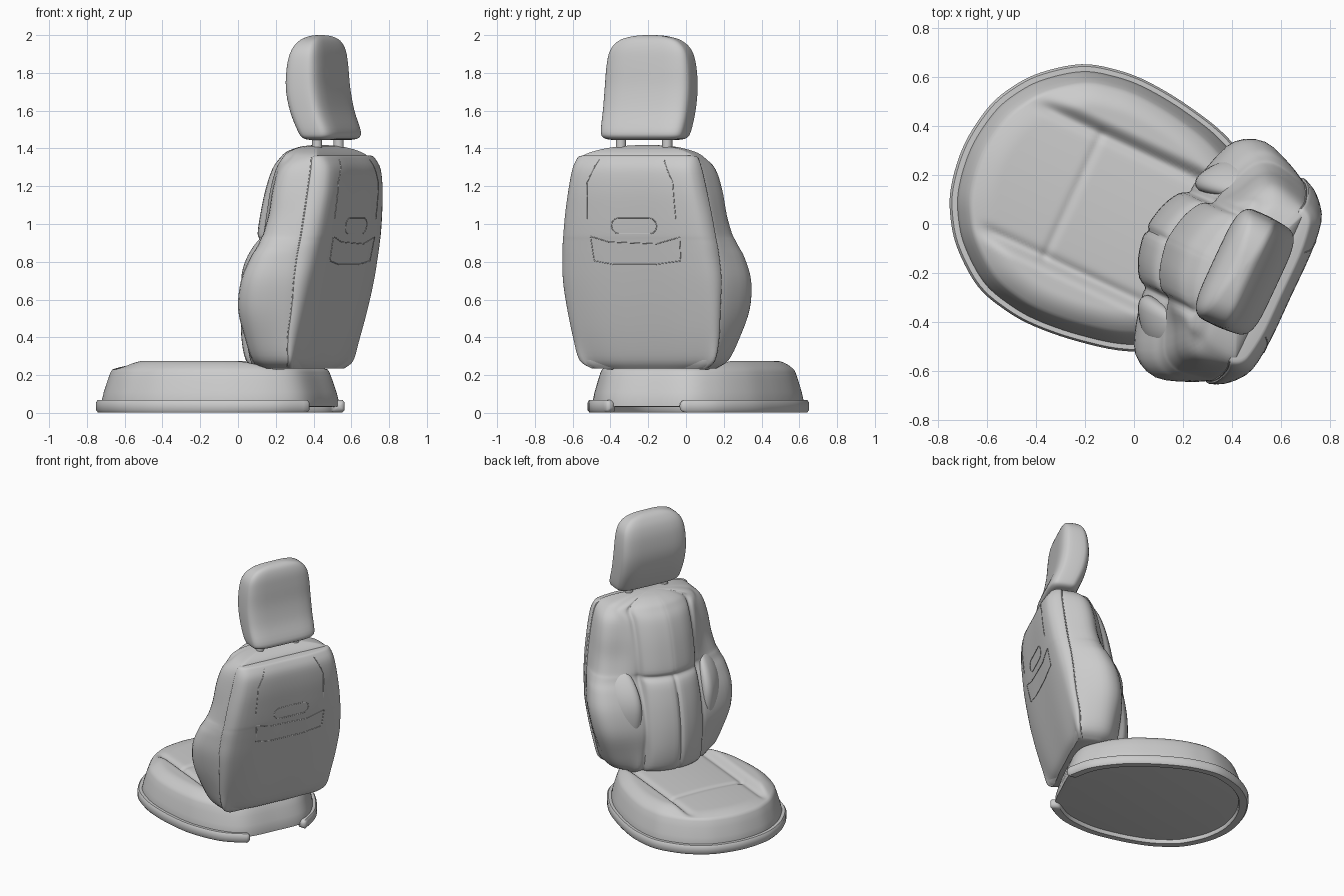
import bpy, bmesh, math
from mathutils import Vector
from mathutils.bvhtree import BVHTree

if "Cube" in bpy.data.objects:
    bpy.data.objects.remove(bpy.data.objects["Cube"])

TURN = math.radians(65)   # local x = width, local y = forward; whole seat is turned


def spline(pts, n, closed=False):
    """Resample points with an interpolating spline."""
    pts = [Vector(p) for p in pts]
    k, out = len(pts), []
    for i in range(k if closed else k - 1):
        g = (lambda j: pts[j % k]) if closed else (lambda j: pts[max(0, min(k - 1, j))])
        a, b, c, d = g(i - 1), g(i), g(i + 1), g(i + 2)
        for s in range(n):
            t = s / n
            out.append(b + (c - a) * (t / 2) + (a * 2 - b * 5 + c * 4 - d) * (t * t / 2)
                       + (b * 3 - a - c * 3 + d) * (t ** 3 / 2))
    if not closed:
        out.append(pts[-1])
    return out


def skin(name, rings, angle=40):
    """Bridge equal closed rings and cap both ends."""
    bm = bmesh.new()
    vs = [[bm.verts.new(p) for p in r] for r in rings]
    n = len(vs[0])
    for a, b in zip(vs, vs[1:]):
        for i in range(n):
            bm.faces.new((a[i], a[(i + 1) % n], b[(i + 1) % n], b[i]))
    bm.faces.new(vs[0])
    bm.faces.new(vs[-1])
    bmesh.ops.recalc_face_normals(bm, faces=bm.faces)
    tree = BVHTree.FromBMesh(bm)
    me = bpy.data.meshes.new(name)
    bm.to_mesh(me)
    bm.free()
    finish(bpy.data.objects.new(name, me), angle)
    return tree


def finish(ob, angle=40):
    bpy.context.collection.objects.link(ob)
    bpy.ops.object.select_all(action='DESELECT')
    ob.select_set(True)
    bpy.context.view_layer.objects.active = ob
    if ob.type == 'MESH':
        bpy.ops.object.shade_smooth_by_angle(angle=math.radians(angle))
    ob.rotation_euler.z = TURN


def mirror_ring(half):
    return half + [(-x, y, z) for x, y, z in reversed(half) if x > 1e-6]


def loft(name, rings, nu=3, nv=4, angle=40):
    rings = [spline(r, nu, True) for r in rings]
    cols = [spline(c, nv) for c in zip(*rings)]
    return skin(name, list(zip(*cols)), angle)


# Base outline (width, forward)
half = [(0, .765), (.18, .74), (.30, .685), (.40, .605), (.50, .47), (.54, .33), (.55, .19),
        (.53, 0), (.48, -.2), (.37, -.4), (.23, -.515), (0, -.53)]
outline = spline(half + [(-x, y) for x, y in reversed(half[1:-1])], 8, True)
MID = .12


def scaled(s, z):
    return [(x * s, MID + (y - MID) * s, z) for x, y in outline]


def ease(t):
    t = max(0, min(1, t))
    return t * t * (3 - 2 * t)


# Seat cushion with bolsters, side grooves and a cross seam
def height(x, y):
    a = abs(x)
    bolster = .036 * ease((a - .26) / .08) * (1 - .6 * ease((y - .38) / .2))
    dip = .016 * math.exp(-((a - .28) / .025) ** 2) * ease((.62 - y) / .12)
    cross = .007 * math.exp(-((y - .275) / .018) ** 2) * ease((.31 - a) / .04)
    crown = .014 * (1 - (x / .3) ** 2) if a < .3 else 0
    return .240 + bolster - dip - cross + crown


rings = [scaled(s, z) for s, z in [(.90, .03), (.95, .035), (.95, .07), (.935, .11), (.905, .17), (.88, .215)]]
for i in range(48):
    s = .865 * (1 - i / 48)
    edge = max(0, 1 - i / 9) ** 2
    rings.append([(x, y, height(x, y) * (1 - edge) + .23 * edge) for x, y, _ in scaled(s, 0)])
skin("seat_cushion", rings, 60)

# Floor trim wrapped round the cushion, open at the back
path = spline([(-x, y) for x, y in reversed(half[1:-1])] + half[:-1], 5)
section = [(.90, .012), (.91, .003), (.985, .003), (1, .015), (1, .055), (.985, .068), (.91, .068), (.90, .055)]
rings = [[(x * s, MID + (y - MID) * s, z) for s, z in section] for x, y in path]
for end, nxt in ((0, 1), (-1, -2)):   # rounded ends
    d = (path[end] - path[nxt]).normalized()
    c = .95 * path[end] + Vector((0, MID * .05))
    tips = [[(c.x + (x - c.x) * k + d.x * step, c.y + (y - c.y) * k + d.y * step, .035 + (z - .035) * k)
             for x, y, z in rings[end]] for step, k in ((.014, .85), (.024, .5), (.027, .2))]
    rings = tips[::-1] + rings if end == 0 else rings + tips
skin("base_trim", rings, 50)

# Backrest stations: z, centre front, bolster front, half width, rear seam, rear half width, rear face
rows = [(.235, -.13, -.25, .33, -.46, .33, -.475), (.28, -.08, -.215, .395, -.485, .39, -.51),
        (.40, -.055, -.195, .455, -.50, .42, -.55), (.55, -.055, -.18, .51, -.53, .44, -.59),
        (.70, -.075, -.205, .53, -.55, .455, -.625), (.82, -.105, -.25, .51, -.565, .45, -.65),
        (.88, -.13, -.28, .487, -.575, .445, -.662), (.915, -.16, -.292, .472, -.58, .44, -.669),
        (.95, -.15, -.303, .457, -.585, .435, -.676), (1.05, -.165, -.325, .435, -.595, .42, -.69),
        (1.18, -.195, -.34, .415, -.605, .395, -.704), (1.29, -.235, -.365, .385, -.61, .37, -.702),
        (1.35, -.28, -.40, .335, -.605, .345, -.675)]
body, shell = [], []
for z, uc, ub, w, us, wb, ur in rows:
    low = ease((.98 - z) / .1)
    g = .012 * ease((.93 - z) / .03)                    # centre seam on the lower panel
    side = uc - .06
    dip = low * min(side - .03, ub + .03) + (1 - low) * (side - .04)   # groove beside the panel
    body.append(mirror_ring([(0, uc - g, z), (.03, uc - .002, z), (.12, uc - .022, z), (.19, side, z),
                             (.215, dip, z), (.25, (dip + ub) / 2 + .012, z), (max(.29, w * .72), ub, z),
                             (w * .92, ub - .045, z), (w, ub * .6 + us * .4, z),
                             (w * .5 + wb * .5, ub * .25 + us * .75, z), (wb * .97, us, z),
                             (wb * .85, us - .01, z), (0, us - .01, z)]))
    shell.append(mirror_ring([(0, us + .02, z), (wb * .9, us + .02, z), (wb * 1.0, us + .012, z),
                              (wb * 1.01, us - .005, z), (wb * .96, us * .5 + ur * .5, z),
                              (wb * .84, ur + .015, z), (wb * .5, ur, z), (0, ur, z)]))
# Domed top of the padding
for s, z in ((.82, 1.383), (.5, 1.408), (.15, 1.418)):
    body.append([(x * s, -.47 + (y + .47) * s, z) for x, y, _ in body[len(rows) - 1]])
loft("backrest_padding", body)
shell.append([(x * .93, -.6 + (y + .6) * .8, 1.362) for x, y, _ in shell[-1]])
shell_tree = loft("backrest_shell", shell)

# Crescent side pads on the bolsters
for side, label in ((-1, "left"), (1, "right")):
    bm = bmesh.new()
    bmesh.ops.create_uvsphere(bm, u_segments=32, v_segments=24, radius=1)
    for v in bm.verts:
        x, y, z = v.co
        x *= .12 if x > 0 else .07
        lean = -.12 * z * abs(z) if z > 0 else -.03 * z * z
        v.co = (side * (.305 + x), -.23 + y * .07 - .5 * x + lean, .69 + z * .285)
    bmesh.ops.recalc_face_normals(bm, faces=bm.faces)
    me = bpy.data.meshes.new(label + "_side_pad")
    bm.to_mesh(me)
    bm.free()
    finish(bpy.data.objects.new(label + "_side_pad", me))


# Rear stitching: outlines projected on the shell
def seam(name, pts, closed):
    pts = [Vector(p) for p in pts]
    dense = []
    for a, b in zip(pts, pts[1:] + (pts[:1] if closed else [])):
        dense += [a.lerp(b, i / 8) for i in range(8)]
    hits = [shell_tree.ray_cast(Vector((x, -2, z)), Vector((0, 1, 0)))[0] for x, z in dense]
    hits = [h for h in hits if h]
    cu = bpy.data.curves.new(name, 'CURVE')
    cu.dimensions = '3D'
    cu.bevel_depth = .0025
    cu.bevel_resolution = 1
    sp = cu.splines.new('POLY')
    sp.points.add(len(hits) - 1)
    for p, h in zip(sp.points, hits):
        p.co = (*h, 1)
    sp.use_cyclic_u = closed
    finish(bpy.data.objects.new(name, cu))


seam("rear_pocket", [(-.245, .935), (-.14, .905), (.14, .895), (.275, .93), (.27, .805), (.12, .785),
                     (-.12, .785), (-.235, .805)], True)
seam("rear_handle", [(.015 + s * .09 + .042 * math.cos(a), .99 + .042 * math.sin(a))
                     for s, a0 in ((1, -90), (-1, 90)) for a in [math.radians(a0 + 30 * i) for i in range(7)]], True)
for s, label in ((-1, "left"), (1, "right")):
    seam(label + "_rear_stitch", [(s * .19, 1.34), (s * .25, 1.22), (s * .26, 1.0)], False)

# Headrest: z, half width, front, back
head = []
for z, w, f, b in [(1.445, .18, -.48, -.59), (1.455, .222, -.45, -.622), (1.49, .24, -.425, -.632),
                   (1.60, .247, -.38, -.592), (1.72, .248, -.357, -.567), (1.84, .24, -.362, -.557),
                   (1.92, .22, -.382, -.548), (1.97, .172, -.412, -.532), (1.993, .10, -.44, -.51), (2.0, .03, -.465, -.485)]:
    ring = []
    for i in range(32):
        a = 2 * math.pi * i / 32
        c, s = math.cos(a), math.sin(a)
        ring.append((.012 + w * math.copysign(abs(c) ** .46, c),
                     (f + b) / 2 + (f - b) / 2 * math.copysign(abs(s) ** .46, s), z))
    head.append(ring)
loft("headrest", head, 2, 4, 60)

# Headrest posts
for s, label in ((-1, "left"), (1, "right")):
    rings = [[(s * .135 + .027 * math.cos(i * math.pi / 12), -.525 + .027 * math.sin(i * math.pi / 12), z)
              for i in range(24)] for z in (1.33, 1.48)]
    skin(label + "_headrest_post", rings)
